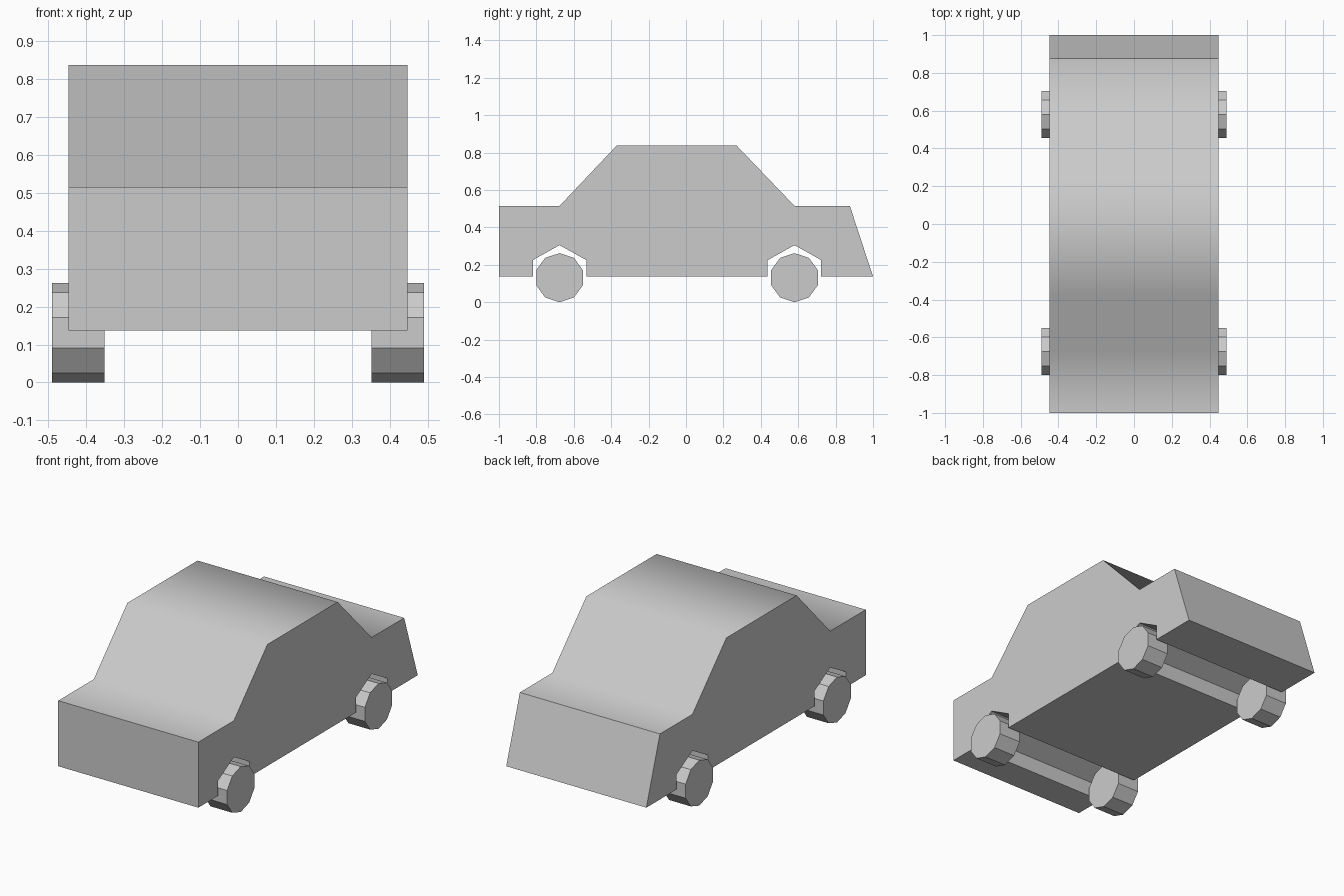
import bpy, bmesh, math

if "Cube" in bpy.data.objects:
    bpy.data.objects.remove(bpy.data.objects["Cube"])


def prism(name, outline, x0, x1):
    """Extrude a (y, z) outline along x from x0 to x1."""
    bm = bmesh.new()
    face = bm.faces.new([bm.verts.new((x0, y, z)) for y, z in outline])
    ext = bmesh.ops.extrude_face_region(bm, geom=[face], use_keep_orig=True)
    verts = [g for g in ext["geom"] if isinstance(g, bmesh.types.BMVert)]
    bmesh.ops.translate(bm, verts=verts, vec=(x1 - x0, 0, 0))
    bmesh.ops.recalc_face_normals(bm, faces=bm.faces)
    mesh = bpy.data.meshes.new(name)
    bm.to_mesh(mesh)
    bm.free()
    obj = bpy.data.objects.new(name, mesh)
    bpy.context.collection.objects.link(obj)
    return obj


AXLES = {"front": -0.676, "rear": 0.58}


def arch(y):
    """Wheel arch notch, listed from back to front."""
    return [(y + 0.143, 0.137), (y + 0.143, 0.225), (y, 0.305),
            (y - 0.143, 0.225), (y - 0.143, 0.137)]


# Body: side profile with wheel arches running across the full width
profile = [(-1, 0.137), (-1, 0.515), (-0.676, 0.515), (-0.37, 0.838),
           (0.27, 0.838), (0.58, 0.515), (0.876, 0.515), (1, 0.137)]
profile += arch(AXLES["rear"]) + arch(AXLES["front"])
body = prism("car_body", profile, -0.447, 0.447)
bpy.context.view_layer.objects.active = body
body.select_set(True)
bpy.ops.object.shade_smooth_by_angle(angle=math.radians(50))

# Wheels: ten-sided, flat shaded
R = 0.131
for axle, y in AXLES.items():
    ring = [(y + R * math.sin(i * math.tau / 10), R + R * math.cos(i * math.tau / 10))
            for i in range(10)]
    for side, s in (("left", -1), ("right", 1)):
        prism(f"{axle}_{side}_wheel", ring, s * 0.352, s * 0.491)
